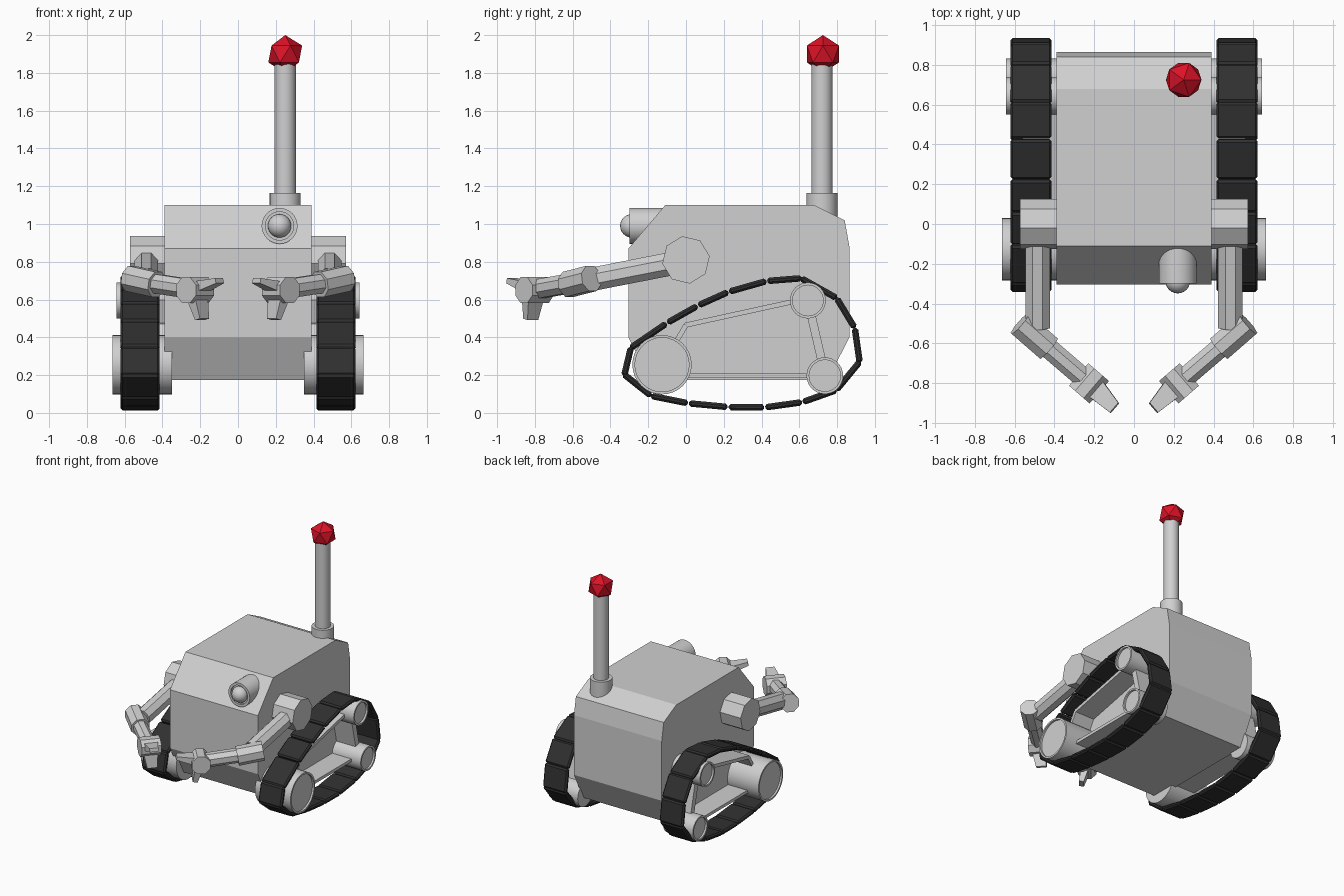
import bpy, bmesh, math
from mathutils import Vector, Matrix

if "Cube" in bpy.data.objects:
    bpy.data.objects.remove(bpy.data.objects["Cube"])


def material(name, rgb):
    m = bpy.data.materials.new(name)
    m.diffuse_color = (*rgb, 1)
    m.use_nodes = True
    m.node_tree.nodes["Principled BSDF"].inputs["Base Color"].default_value = m.diffuse_color
    return m


GREY = material("light grey", (0.63, 0.63, 0.63))
DARK = material("rubber black", (0.03, 0.03, 0.03))
RED = material("signal red", (0.72, 0.006, 0.02))


def finish(name, bm, mat, mirror=False, smooth=False):
    bmesh.ops.recalc_face_normals(bm, faces=bm.faces[:])
    me = bpy.data.meshes.new(name)
    bm.to_mesh(me)
    bm.free()
    me.materials.append(mat)
    if smooth:
        me.polygons.foreach_set("use_smooth", [True] * len(me.polygons))
        me.set_sharp_from_angle(angle=math.radians(35))
    ob = bpy.data.objects.new(name, me)
    bpy.context.collection.objects.link(ob)
    if mirror:
        ob.modifiers.new("Mirror", "MIRROR")
    return ob


def lathe(bm, origin, axis, rings, n, turn=0.0, flat=1.0):
    """Rings of (distance along axis, radius); both ends are capped."""
    d = Vector(axis).normalized()
    ref = Vector((0, 0, 1)) if abs(d.z) < 0.9 else Vector((0, 1, 0))
    u = (ref - d * ref.dot(d)).normalized()
    w = d.cross(u)
    loops = []
    for t, r in rings:
        c = Vector(origin) + d * t
        ring = []
        for i in range(n):
            a = turn + i * math.tau / n
            ring.append(bm.verts.new(c + u * (r * math.cos(a) * flat) + w * (r * math.sin(a))))
        loops.append(ring)
    for a, b in zip(loops, loops[1:]):
        for i in range(n):
            j = (i + 1) % n
            bm.faces.new((a[i], a[j], b[j], b[i]))
    bm.faces.new(loops[0])
    bm.faces.new(loops[-1])


def prism(name, p0, p1, r0, r1=None, n=8, turn=math.pi / 8, flat=1.0, mirror=True, smooth=False):
    bm = bmesh.new()
    v = Vector(p1) - Vector(p0)
    lathe(bm, p0, v, [(0, r0), (v.length, r1 or r0)], n, turn, flat)
    return finish(name, bm, GREY, mirror, smooth)


def extrude_x(bm, pts, x0, x1):
    a = [bm.verts.new((x0, y, z)) for y, z in pts]
    b = [bm.verts.new((x1, y, z)) for y, z in pts]
    n = len(pts)
    for i in range(n):
        j = (i + 1) % n
        bm.faces.new((a[i], a[j], b[j], b[i]))
    bm.faces.new(a)
    bm.faces.new(b)


# Body: chamfered side profile
bm = bmesh.new()
extrude_x(bm, [(-0.305, 0.40), (-0.305, 0.87), (-0.11, 1.10), (0.68, 1.10), (0.84, 1.02),
               (0.865, 0.88), (0.865, 0.40), (0.75, 0.175), (-0.19, 0.175)], -0.39, 0.39)
finish("body", bm, GREY)

# Wheels with a shallow recessed face
for name, y, z, r, x0, x1 in (("front_wheel", -0.127, 0.255, 0.157, 0.35, 0.665),
                              ("upper_rear_wheel", 0.645, 0.595, 0.095, 0.38, 0.643),
                              ("lower_rear_wheel", 0.735, 0.197, 0.097, 0.38, 0.643)):
    bm = bmesh.new()
    L = x1 - x0
    lathe(bm, (x0, y, z), (1, 0, 0), [(0, r), (L, r), (L, r - 0.014), (L - 0.015, r - 0.014)], 32)
    finish(name, bm, GREY, True, True)

# Frame bars between the wheels
bm = bmesh.new()
for (y0, z0), (y1, z1), t in (((-0.05, 0.38), (0.0, 0.465), 0.026), ((-0.005, 0.464), (0.58, 0.592), 0.026),
                              ((0.0, 0.196), (0.66, 0.196), 0.024), ((0.66, 0.53), (0.72, 0.27), 0.045)):
    p, q = Vector((y0, z0)), Vector((y1, z1))
    d = (q - p).normalized()
    s = Vector((d.y, -d.x)) * t / 2
    extrude_x(bm, [p + s, q + s, q - s, p - s], 0.385, 0.56)
finish("track_frame", bm, GREY, True)

# Track: one bevelled plate per segment of the loop
loop = [(-0.345, 0.196), (-0.307, 0.355), (-0.11, 0.49), (0.055, 0.583), (0.22, 0.657), (0.425, 0.715),
        (0.614, 0.73), (0.81, 0.62), (0.91, 0.455), (0.937, 0.265), (0.806, 0.106), (0.62, 0.04),
        (0.418, 0.012), (0.222, 0.014), (0.01, 0.034), (-0.192, 0.074)]
bm = bmesh.new()
for p, q in zip(loop, loop[1:] + loop[:1]):
    p, q = Vector(p), Vector(q)
    d = (q - p).normalized()
    c = (p + q) / 2 + Vector((d.y, -d.x)) * 0.017
    mat = (Matrix.Translation((0.518, c.x, c.y)) @ Matrix.Rotation(math.atan2(d.y, d.x), 4, 'X')
           @ Matrix.Diagonal((0.207, (q - p).length - 0.008, 0.034, 1)))
    bmesh.ops.create_cube(bm, size=1, matrix=mat)
bmesh.ops.bevel(bm, geom=bm.edges[:], offset=0.011, segments=1, affect='EDGES')
finish("track_plates", bm, DARK, True)

# Arms: shoulder, upper arm, elbow, forearm, wrist
prism("shoulder", (0.38, 0, 0.81), (0.573, 0, 0.81), 0.127, turn=math.radians(9))
prism("upper_arm", (0.485, -0.05, 0.795), (0.485, -0.52, 0.703), 0.067)
prism("elbow", (0.573, -0.50, 0.712), (0.43, -0.625, 0.68), 0.073)
prism("forearm", (0.47, -0.59, 0.69), (0.225, -0.80, 0.652), 0.055)
prism("wrist", (0.178, -0.745, 0.65), (0.275, -0.858, 0.65), 0.074)

# Gripper fingers: flat tapered blades
def finger(name, base, tip, side, w0, w1, t0, t1):
    bm = bmesh.new()
    base, tip, side = Vector(base), Vector(tip), Vector(side).normalized()
    up = (tip - base).cross(side).normalized()
    ends = []
    for c, w, t in ((base, w0, t0), (tip, w1, t1)):
        ends.append([bm.verts.new(c + side * (a * w / 2) + up * (b * t / 2))
                     for a, b in ((-1, -1), (1, -1), (1, 1), (-1, 1))])
    a, b = ends
    for i in range(4):
        j = (i + 1) % 4
        bm.faces.new((a[i], a[j], b[j], b[i]))
    bm.faces.new(a)
    bm.faces.new(b)
    finish(name, bm, GREY, True)


finger("upper_finger", (0.205, -0.815, 0.665), (0.098, -0.925, 0.70), (0.65, -0.76, 0), 0.11, 0.065, 0.06, 0.028)
finger("lower_finger", (0.218, -0.81, 0.62), (0.19, -0.822, 0.495), (0.65, -0.76, 0), 0.11, 0.075, 0.06, 0.035)

# Eye: short tube with a recessed face and a ball lens
bm = bmesh.new()
lathe(bm, (0.22, -0.08, 0.99), (0, -1, 0), [(0, 0.095), (0.22, 0.095), (0.22, 0.075), (0.205, 0.075)], 32)
finish("eye_tube", bm, GREY, False, True)
bm = bmesh.new()
bmesh.ops.create_uvsphere(bm, u_segments=24, v_segments=12, radius=0.062,
                          matrix=Matrix.Translation((0.22, -0.287, 0.99)))
finish("eye_lens", bm, GREY, False, True)

# Antenna with a faceted red tip
prism("antenna_base", (0.25, 0.72, 1.03), (0.25, 0.72, 1.165), 0.082, n=32, mirror=False, smooth=True)
prism("antenna_pole", (0.25, 0.72, 1.10), (0.25, 0.72, 1.86), 0.056, n=32, mirror=False, smooth=True)
bm = bmesh.new()
bmesh.ops.create_icosphere(bm, subdivisions=1, radius=0.1, matrix=Matrix.Translation((0.25, 0.725, 1.90)))
finish("antenna_tip", bm, RED)
